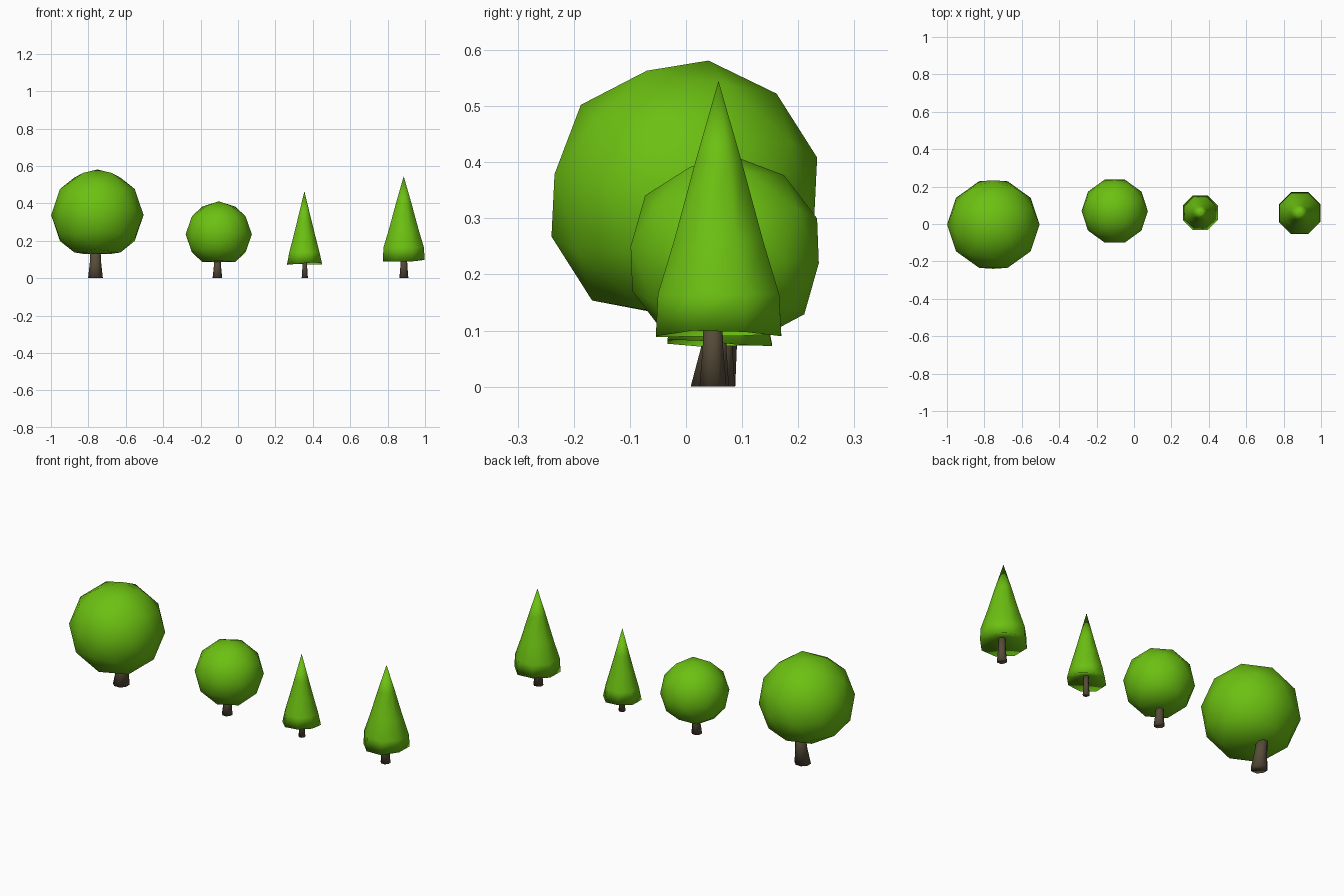
import bpy, bmesh, math, random
from mathutils import Matrix, Vector

if "Cube" in bpy.data.objects:
    bpy.data.objects.remove(bpy.data.objects["Cube"])

random.seed(4)


def material(name, rgb):
    m = bpy.data.materials.new(name)
    m.diffuse_color = (*rgb, 1)
    m.use_nodes = True
    m.node_tree.nodes["Principled BSDF"].inputs["Base Color"].default_value = m.diffuse_color
    return m


LEAF = material("leaf_green", (0.15, 0.53, 0.006))
BARK = material("dark_bark", (0.095, 0.072, 0.042))


def finish(bm, name, mat):
    bmesh.ops.recalc_face_normals(bm, faces=bm.faces)
    for f in bm.faces:
        f.smooth = True
    me = bpy.data.meshes.new(name)
    bm.to_mesh(me)
    bm.free()
    me.materials.append(mat)
    ob = bpy.data.objects.new(name, me)
    bpy.context.collection.objects.link(ob)
    return ob


def loft(bm, rings, sides, phase=0.0):
    """Rings are (centre x, y, z, radius); returns the vertex loops."""
    loops = []
    for x, y, z, r in rings:
        loops.append([bm.verts.new((x + r * math.cos(phase + math.tau * i / sides),
                                    y + r * math.sin(phase + math.tau * i / sides), z))
                      for i in range(sides)])
    for a, b in zip(loops, loops[1:]):
        for i in range(sides):
            j = (i + 1) % sides
            bm.faces.new((a[i], a[j], b[j], b[i]))
    return loops


def cap(bm, loop, point):
    c = bm.verts.new(point)
    for i in range(len(loop)):
        bm.faces.new((loop[i], loop[(i + 1) % len(loop)], c))


# Flared trunk leaning a little towards the back
def trunk(name, x, y, r, h, lean):
    bm = bmesh.new()
    rings = [(x, y + lean * t, h * t, r * k) for t, k in ((0, 1), (0.5, 0.76), (1, 0.66))]
    loops = loft(bm, rings, 8, math.pi / 8)
    bm.faces.new(loops[0])
    bm.faces.new(loops[-1])
    finish(bm, name, BARK)


# Faceted ball crown, tilted back and flattened underneath
def round_crown(name, centre, r, tilt):
    bm = bmesh.new()
    turn = Matrix.Rotation(math.radians(-tilt), 4, 'X') @ Matrix.Rotation(math.pi / 2, 4, 'Z')
    bmesh.ops.create_icosphere(bm, subdivisions=2, radius=r, matrix=turn)
    for v in bm.verts:
        v.co.z = max(v.co.z, -0.84 * r)
        v.co += Vector(centre)
    finish(bm, name, LEAF)


# Pointed crown: eight-sided bell with a hollow underside
def cone_crown(name, x, y, profile, apex, hollow):
    bm = bmesh.new()
    loops = loft(bm, [(x, y, z, r) for r, z in profile], 8, math.pi / 8)
    for v in loops[0]:
        v.co.z += random.uniform(-0.007, 0.007)
    cap(bm, loops[-1], (x, y, apex))
    cap(bm, loops[0], (x, y, hollow))
    finish(bm, name, LEAF)


trunk("large_round_trunk", -0.762, 0.048, 0.043, 0.17, 0.026)
round_crown("large_round_crown", (-0.752, -0.003, 0.338), 0.247, 10)

trunk("small_round_trunk", -0.110, 0.061, 0.028, 0.12, 0.006)
round_crown("small_round_crown", (-0.103, 0.069, 0.235), 0.177, 5)

trunk("small_conifer_trunk", 0.357, 0.060, 0.018, 0.12, 0.0)
cone_crown("small_conifer_crown", 0.355, 0.060,
           [(0.101, 0.078), (0.087, 0.14), (0.062, 0.23), (0.038, 0.32)], 0.465, 0.11)

trunk("large_conifer_trunk", 0.887, 0.048, 0.026, 0.14, 0.0)
cone_crown("large_conifer_crown", 0.886, 0.058,
           [(0.121, 0.094), (0.117, 0.165), (0.086, 0.26), (0.045, 0.40)], 0.545, 0.13)
